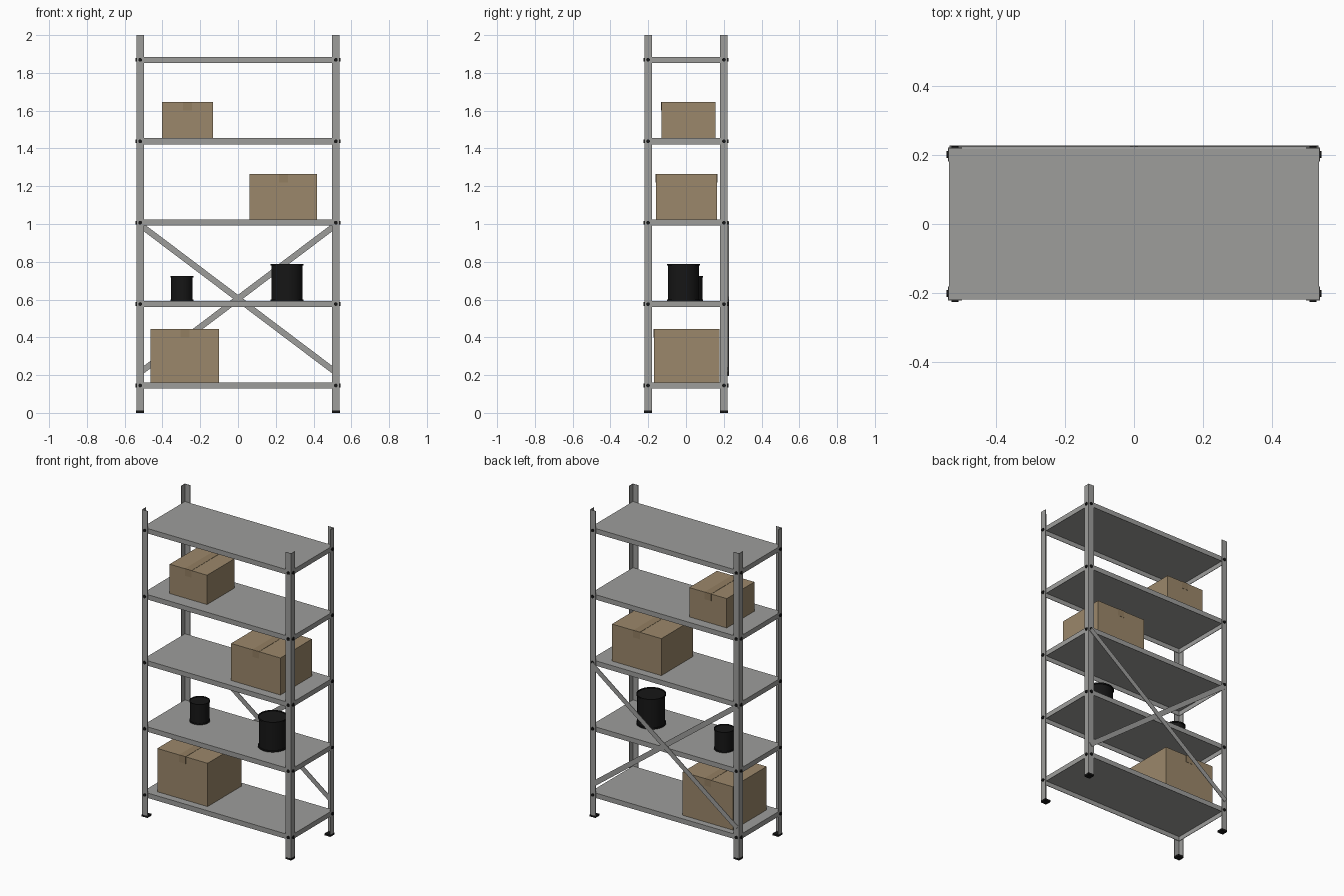
import bpy, bmesh, math
from mathutils import Matrix, Vector

cube = bpy.data.objects.get("Cube")
if cube:
    bpy.data.objects.remove(cube, do_unlink=True)


def material(name, r, g, b):
    m = bpy.data.materials.new(name)
    m.use_nodes = True
    m.diffuse_color = (r, g, b, 1)
    m.node_tree.nodes["Principled BSDF"].inputs["Base Color"].default_value = (r, g, b, 1)
    return m


STEEL = material("grey steel", 0.34, 0.34, 0.33)
BLACK = material("black", 0.008, 0.008, 0.008)
CARD = material("brown cardboard", 0.33, 0.245, 0.145)
TAPE = material("packing tape", 0.29, 0.21, 0.12)


def finish(name, bm, mat):
    bmesh.ops.recalc_face_normals(bm, faces=bm.faces)
    me = bpy.data.meshes.new(name)
    bm.to_mesh(me)
    bm.free()
    me.materials.append(mat)
    ob = bpy.data.objects.new(name, me)
    bpy.context.collection.objects.link(ob)
    return ob


def add_box(bm, lo, hi):
    lo, hi = Vector(lo), Vector(hi)
    size = hi - lo
    bmesh.ops.create_cube(bm, size=1, matrix=Matrix.Translation((lo + hi) / 2) @ Matrix.Diagonal((*size, 1)))


def prism(bm, outline, z0, z1):
    base = bm.faces.new([bm.verts.new((x, y, z0)) for x, y in outline])
    top = bmesh.ops.extrude_face_region(bm, geom=[base])["geom"]
    bmesh.ops.translate(bm, vec=(0, 0, z1 - z0), verts=[v for v in top if isinstance(v, bmesh.types.BMVert)])


W, D = 0.538, 0.221      # outer half width and depth of the frame
LEG, T = 0.04, 0.003     # angle iron width and thickness
LEVELS = [0.145 + 0.431 * i for i in range(5)]
CORNERS = [("front_right", -1, -1), ("front_left", 1, -1), ("back_right", -1, 1), ("back_left", 1, 1)]

# Corner posts of angle iron, with plastic feet and bolts
for label, sx, sy in CORNERS:
    bm = bmesh.new()
    profile = [(0, 0), (LEG, 0), (LEG, T), (T, T), (T, LEG), (0, LEG)]
    prism(bm, [(sx * (W - x), sy * (D - y)) for x, y in profile], 0.006, 2)
    finish(label + "_post", bm, STEEL)

    bm = bmesh.new()
    a = Vector((sx * (W + 0.001), sy * (D + 0.001)))
    b = Vector((sx * (W - LEG), sy * (D - LEG)))
    add_box(bm, (min(a.x, b.x), min(a.y, b.y), 0), (max(a.x, b.x), max(a.y, b.y), 0.012))
    finish(label + "_foot", bm, BLACK)

    bm = bmesh.new()
    for z in LEVELS:
        for pos, axis in (((sx * (W - LEG / 2), sy * D, z), "X"), ((sx * W, sy * (D - LEG / 2), z), "Y")):
            bmesh.ops.create_cone(bm, cap_ends=True, segments=12, radius1=0.01, radius2=0.01, depth=0.01,
                                  matrix=Matrix.Translation(pos) @ Matrix.Rotation(math.pi / 2, 4, axis))
    finish(label + "_bolts", bm, BLACK)

# Shelves: trays with a folded down rim, open below
for i, z in enumerate(LEVELS):
    bm = bmesh.new()
    add_box(bm, (T - W, T - D, z - 0.016), (W - T, D - T, z + 0.016))
    bm.normal_update()
    bmesh.ops.delete(bm, geom=[f for f in bm.faces if f.normal.z < -0.9], context="FACES_ONLY")
    shelf = finish(f"shelf_{i + 1}", bm, STEEL)
    wall = shelf.modifiers.new("sheet", "SOLIDIFY")
    wall.thickness = 0.004
    wall.offset = -1

# Crossed flat bars on the back
for label, s, y in (("falling", 1, D + 0.0015), ("rising", -1, D + 0.0045)):
    half = Vector((0.525, 0.396))
    bm = bmesh.new()
    add_box(bm, (-half.length, -0.0015, -0.016), (half.length, 0.0015, 0.016))
    angle = s * math.atan2(half.y, half.x)
    bmesh.ops.transform(bm, verts=bm.verts,
                        matrix=Matrix.Translation((0, y, 0.605)) @ Matrix.Rotation(angle, 4, "Y"))
    finish(label + "_brace", bm, STEEL)


# Cardboard boxes with a tape strip over the top seam
def carton(name, x0, x1, y0, y1, z0, z1):
    bm = bmesh.new()
    add_box(bm, (x0, y0, z0), (x1, y1, z1))
    finish(name, bm, CARD)
    xc, e, drop = (x0 + x1) / 2, 0.0015, 0.045
    bm = bmesh.new()
    add_box(bm, (xc - 0.024, y0 - e, z1), (xc + 0.024, y1 + e, z1 + e))
    for ya, yb in ((y0 - e, y0), (y1, y1 + e)):
        add_box(bm, (xc - 0.024, ya, z1 - drop), (xc + 0.024, yb, z1))
    finish(name + "_tape", bm, TAPE)


carton("large_box", -0.463, -0.1, -0.17, 0.177, LEVELS[0] + 0.016, 0.443)
carton("medium_box", 0.062, 0.418, -0.16, 0.165, LEVELS[2] + 0.016, 1.264)
carton("small_box", -0.402, -0.132, -0.13, 0.155, LEVELS[3] + 0.016, 1.645)


# Black cans, lathed with a raised rim at both ends and a recessed lid
def can(name, x, y, r, height):
    z = LEVELS[1] + 0.016
    body, rim = r * 0.94, 0.008
    profile = [(0, 0), (r, 0), (r, rim), (body, rim), (body, height - rim), (r, height - rim),
               (r, height), (body, height), (body, height - 0.006), (0, height - 0.006)]
    bm = bmesh.new()
    vs = [bm.verts.new((px, 0, pz)) for px, pz in profile]
    edges = [bm.edges.new(pair) for pair in zip(vs, vs[1:])]
    bmesh.ops.spin(bm, geom=vs + edges, cent=(0, 0, 0), axis=(0, 0, 1), angle=math.tau, steps=32)
    bmesh.ops.remove_doubles(bm, verts=bm.verts, dist=0.0001)
    ob = finish(name, bm, BLACK)
    ob.location = (x, y, z)
    bpy.ops.object.select_all(action="DESELECT")
    ob.select_set(True)
    bpy.context.view_layer.objects.active = ob
    bpy.ops.object.shade_smooth_by_angle(angle=math.radians(35))


can("small_can", -0.297, 0.03, 0.061, 0.133)
can("large_can", 0.26, -0.013, 0.088, 0.195)
